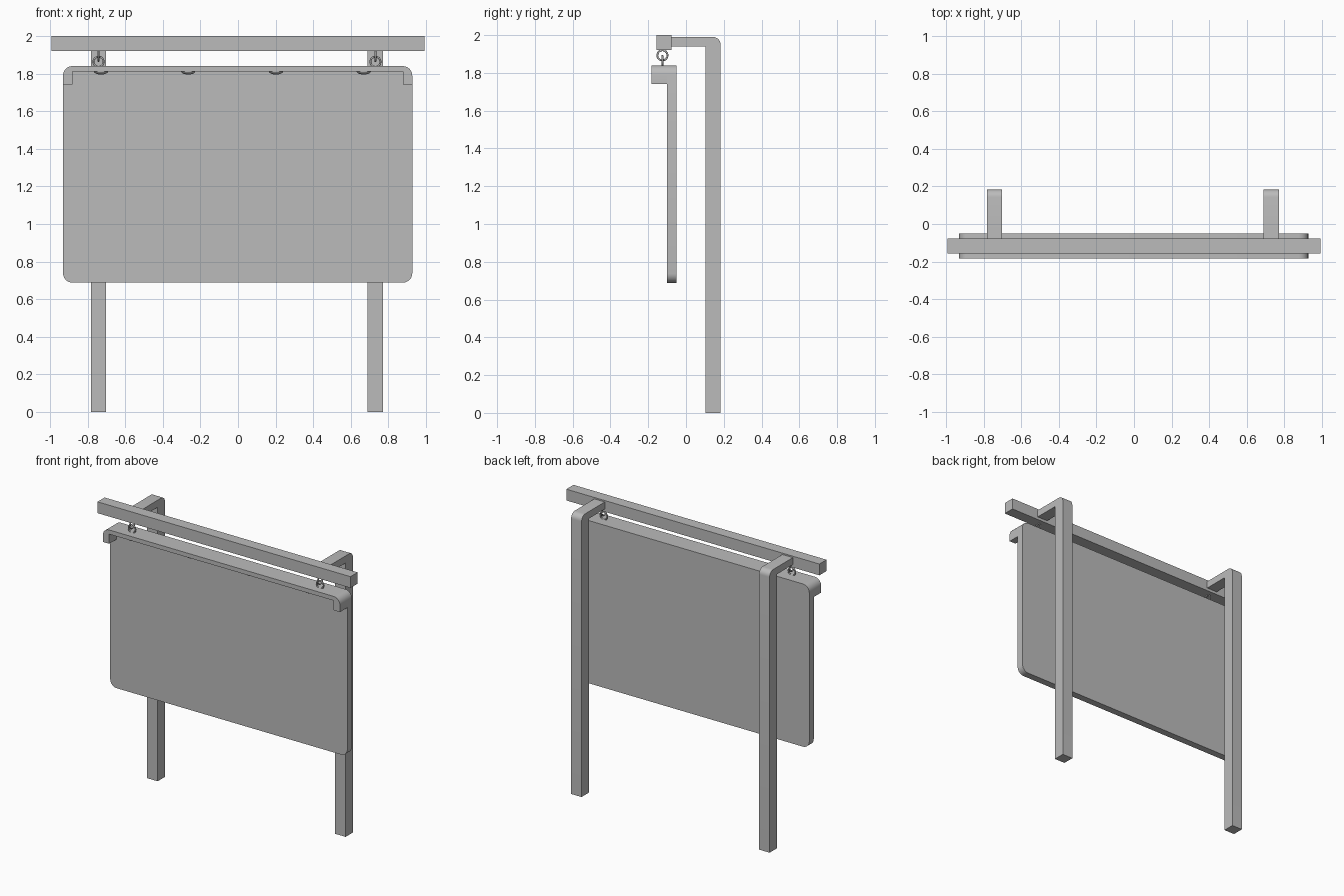
import bpy, bmesh, math
from mathutils import Vector

if "Cube" in bpy.data.objects:
    bpy.data.objects.remove(bpy.data.objects["Cube"])

grey = bpy.data.materials.new("metal grey")
grey.diffuse_color = (0.5, 0.5, 0.5, 1)
grey.use_nodes = True
grey.node_tree.nodes["Principled BSDF"].inputs["Base Color"].default_value = grey.diffuse_color


def finish(ob, angle=35):
    ob.data.materials.append(grey)
    bpy.ops.object.select_all(action='DESELECT')
    bpy.context.view_layer.objects.active = ob
    ob.select_set(True)
    bpy.ops.object.shade_smooth_by_angle(angle=math.radians(angle))


def prism(name, pts, vec):
    """Extrude a closed outline of 3D points along a vector."""
    bm = bmesh.new()
    face = bm.faces.new([bm.verts.new(p) for p in pts])
    ext = bmesh.ops.extrude_face_region(bm, geom=[face])
    moved = [g for g in ext['geom'] if isinstance(g, bmesh.types.BMVert)]
    bmesh.ops.translate(bm, verts=moved, vec=Vector(vec))
    bmesh.ops.recalc_face_normals(bm, faces=bm.faces)
    me = bpy.data.meshes.new(name)
    bm.to_mesh(me)
    bm.free()
    ob = bpy.data.objects.new(name, me)
    bpy.context.collection.objects.link(ob)
    finish(ob)


def arc(cx, cz, r, start, n=6):
    """Quarter arc, counter-clockwise from the start angle in degrees."""
    return [(cx + r * math.cos(math.radians(start + 90 * i / n)),
             cz + r * math.sin(math.radians(start + 90 * i / n))) for i in range(n + 1)]


L, R, B, T, r = -0.931, 0.927, 0.688, 1.84, 0.05

# display panel with rounded corners
outline = (arc(R - r, T - r * 0.6, r * 0.6, 0) + arc(L + r, T - r, r, 90)
           + arc(L + r, B + r, r, 180) + arc(R - r, B + r, r, 270))
outline = (arc(R - r, T - r, r, 0) + outline[7:])
prism("panel", [(x, -0.10, z) for x, z in outline], (0, 0.05, 0))

# hood over the panel front with short side cheeks
hood = (arc(R - r, T - r, r, 0) + arc(L + r, T - r, r, 90)
        + [(L, 1.742), (L + r, 1.742), (L + r, 1.81),
           (R - r, 1.81), (R - r, 1.742), (R, 1.742)])
prism("hood", [(x, -0.183, z) for x, z in hood], (0, 0.083, 0))

# top rail
prism("top_rail", [(-0.991, -0.157, 1.92), (0.991, -0.157, 1.92),
                   (0.991, -0.157, 2.0), (-0.991, -0.157, 2.0)], (0, 0.08, 0))

# bent posts carrying the rail
post = ([(0.102, 0), (0.183, 0)] + arc(0.143, 1.95, 0.04, 0)
        + [(-0.077, 1.99), (-0.077, 1.94), (0.102, 1.94)])
for side, x in (("left", -0.742), ("right", 0.731)):
    prism(side + "_post", [(x - 0.041, y, z) for y, z in post], (0.082, 0, 0))
    # linked hanging rings
    for part, z, rot in (("upper", 1.893, (0, math.pi / 2, 0)),
                         ("lower", 1.863, (math.pi / 2, 0, 0))):
        bpy.ops.mesh.primitive_torus_add(major_radius=0.027, minor_radius=0.005,
                                         major_segments=24, minor_segments=8,
                                         location=(x, -0.125, z), rotation=rot)
        ob = bpy.context.object
        ob.name = f"{side}_{part}_ring"
        finish(ob, 60)

# shallow dome lamps under the hood
for i, x in enumerate((-0.729, -0.265, 0.202, 0.669)):
    bpy.ops.mesh.primitive_uv_sphere_add(segments=24, ring_count=12, radius=1,
                                         location=(x, -0.142, 1.812))
    ob = bpy.context.object
    ob.name = f"lamp_{i + 1}"
    ob.scale = (0.038, 0.038, 0.017)
    finish(ob, 60)
